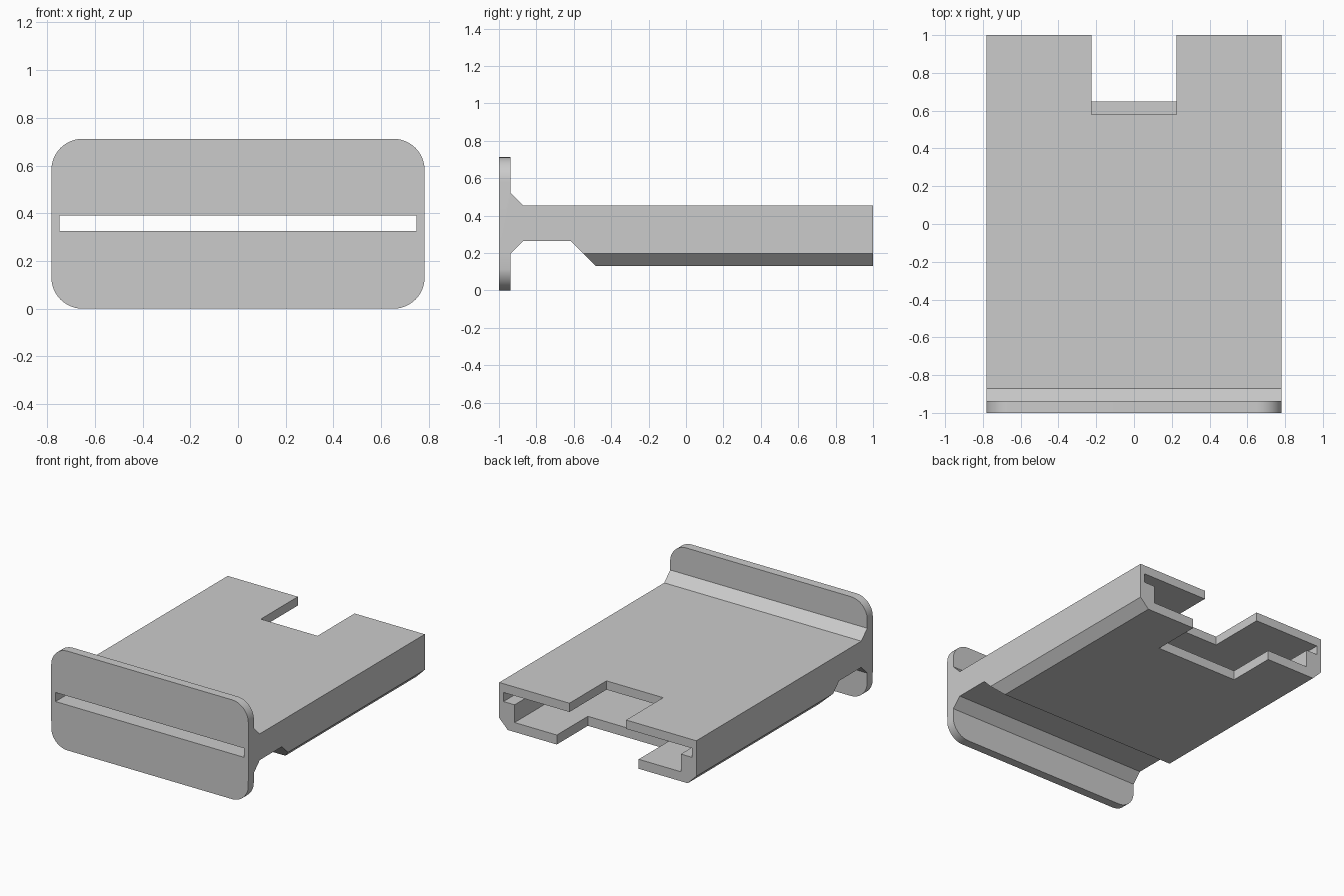
import bpy, bmesh, math

if "Cube" in bpy.data.objects:
    bpy.data.objects.remove(bpy.data.objects["Cube"], do_unlink=True)

HALF = 0.782          # half width
TOP, BASE = 0.712, 0.13


def material(name, rgb):
    m = bpy.data.materials.new(name)
    m.use_nodes = True
    m.diffuse_color = (*rgb, 1)
    m.node_tree.nodes["Principled BSDF"].inputs["Base Color"].default_value = (*rgb, 1)
    return m


def extrude_x(bm, profile, half):
    """Prism across x from a (y, z) side profile."""
    face = bm.faces.new([bm.verts.new((-half, y, z)) for y, z in profile])
    out = bmesh.ops.extrude_face_region(bm, geom=[face])
    verts = [v for v in out["geom"] if isinstance(v, bmesh.types.BMVert)]
    bmesh.ops.translate(bm, vec=(2 * half, 0, 0), verts=verts)
    bmesh.ops.recalc_face_normals(bm, faces=bm.faces)


def make_object(name, bm):
    mesh = bpy.data.meshes.new(name)
    bm.to_mesh(mesh)
    bm.free()
    obj = bpy.data.objects.new(name, mesh)
    bpy.context.collection.objects.link(obj)
    return obj


def lengthwise_edges(bm, heights):
    """Edges running along y at the given heights."""
    return [e for e in bm.edges
            if abs(e.verts[0].co.y - e.verts[1].co.y) > 0.01
            and all(min(abs(v.co.z - h) for h in heights) < 1e-4 for v in e.verts)]


def prism(name, profile, half):
    bm = bmesh.new()
    extrude_x(bm, profile, half)
    return make_object(name, bm)


def box_profile(y0, y1, z0, z1):
    return [(y0, z0), (y1, z0), (y1, z1), (y0, z1)]


# Tray with front flange, from one side profile
bm = bmesh.new()
extrude_x(bm, [(-1, 0), (-0.937, 0), (-0.937, 0.198), (-0.87, 0.265),
               (-0.618, 0.265), (-0.483, BASE), (1, BASE), (1, 0.453),
               (-0.87, 0.453), (-0.937, 0.52), (-0.937, TOP), (-1, TOP)], HALF)
# Rounded flange corners, then chamfered lower tray edges
bmesh.ops.bevel(bm, geom=lengthwise_edges(bm, [0, TOP]), offset=0.13,
                offset_type='OFFSET', segments=12, profile=0.5, affect='EDGES')
bmesh.ops.bevel(bm, geom=lengthwise_edges(bm, [BASE]), offset=0.068,
                offset_type='OFFSET', segments=1, affect='EDGES')
tray = make_object("slotted_tray", bm)
tray.data.materials.append(material("light gray", (0.6, 0.6, 0.6)))

# Card slot, component cavity and the two rear notches
cutters = [
    prism("card_slot", box_profile(-1.2, 1.2, 0.325, 0.39), 0.748),
    prism("lower_cavity", [(-0.458, 0.198), (1.2, 0.198), (1.2, 0.36),
                           (-0.62, 0.36)], 0.66),
    prism("top_notch", box_profile(0.58, 1.2, 0.35, 0.6), 0.225),
    prism("bottom_notch", box_profile(0.648, 1.2, 0, 0.35), 0.325),
]
bpy.ops.object.select_all(action='DESELECT')
bpy.context.view_layer.objects.active = tray
tray.select_set(True)
for cutter in cutters:
    cutter.hide_render = True
    mod = tray.modifiers.new(cutter.name, 'BOOLEAN')
    mod.operation, mod.solver, mod.object = 'DIFFERENCE', 'EXACT', cutter
    bpy.ops.object.modifier_apply(modifier=mod.name)
    bpy.data.objects.remove(cutter, do_unlink=True)

bpy.ops.object.shade_smooth_by_angle(angle=math.radians(30))
